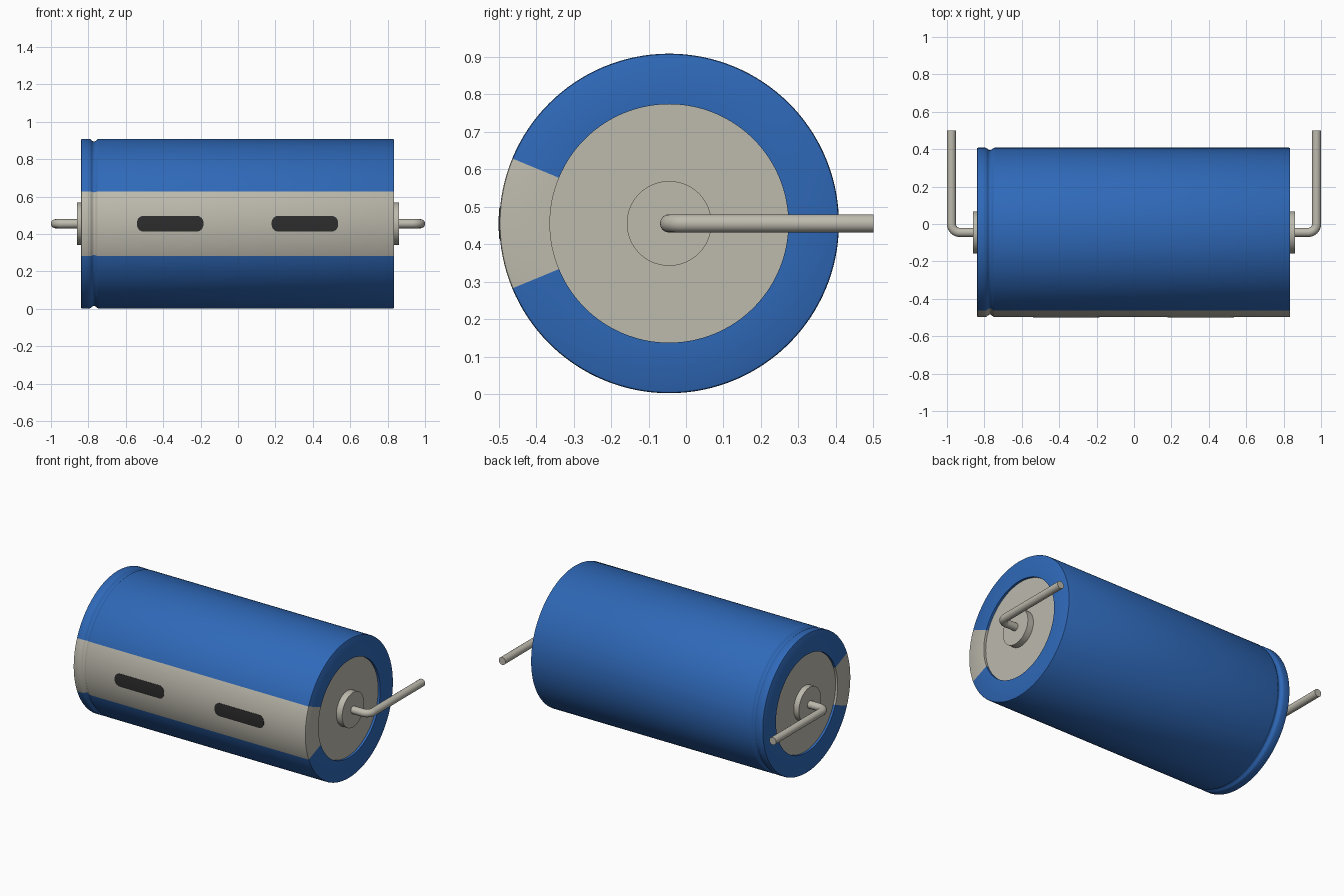
import bpy, bmesh, math
from mathutils import Vector

cube = bpy.data.objects.get("Cube")
if cube:
    bpy.data.objects.remove(cube, do_unlink=True)

AXIS_Y, AXIS_Z, RADIUS = -0.045, 0.455, 0.453
SEGMENTS = 128
STRIPE_HALF = math.radians(22.5)


def material(name, rgb):
    mat = bpy.data.materials.new(name)
    mat.use_nodes = True
    color = (*rgb, 1.0)
    mat.diffuse_color = color
    bsdf = mat.node_tree.nodes["Principled BSDF"]
    bsdf.inputs["Base Color"].default_value = color
    bsdf.inputs["Roughness"].default_value = 0.6
    return mat


BLUE = material("sleeve blue", (0.028, 0.14, 0.48))
GREY = material("warm grey", (0.51, 0.49, 0.42))
DARK = material("mark black", (0.026, 0.026, 0.026))


def around(x, r, angle):
    """Point at radius r about the long axis; angle 0 faces the front."""
    return Vector((x, AXIS_Y - r * math.cos(angle), AXIS_Z + r * math.sin(angle)))


def finish(name, bm, mats):
    bmesh.ops.recalc_face_normals(bm, faces=bm.faces)
    mesh = bpy.data.meshes.new(name)
    bm.to_mesh(mesh)
    bm.free()
    obj = bpy.data.objects.new(name, mesh)
    bpy.context.collection.objects.link(obj)
    for mat in mats:
        mesh.materials.append(mat)
    smooth(obj)
    return obj


def smooth(obj):
    bpy.ops.object.select_all(action="DESELECT")
    obj.select_set(True)
    bpy.context.view_layer.objects.active = obj
    bpy.ops.object.shade_smooth_by_angle(angle=math.radians(35))


def lathe(name, profile, mats, rule=None):
    """Revolve (x, radius) points about the long axis and cap both ends."""
    bm = bmesh.new()
    rings = [[bm.verts.new(around(x, r, math.tau * i / SEGMENTS)) for i in range(SEGMENTS)]
             for x, r in profile]
    for a, b in zip(rings, rings[1:]):
        for i in range(SEGMENTS):
            j = (i + 1) % SEGMENTS
            face = bm.faces.new((a[i], a[j], b[j], b[i]))
            if rule:
                face.material_index = rule(face.calc_center_median())
    for ring in (rings[0], rings[-1]):
        bm.faces.new(ring).material_index = len(mats) - 1
    return finish(name, bm, mats)


def stripe_rule(p):
    angle = math.atan2(p.z - AXIS_Z, AXIS_Y - p.y)
    return 1 if abs(angle) < STRIPE_HALF else 0


# Can body with recessed ends, rounded rims and a crimp groove near its right end
LEFT_END, RIGHT_END, CAP_R, RECESS = 0.835, -0.84, 0.318, 0.015
groove = [(-0.77 + 0.025 * t, RADIUS - 0.007 * (1 + math.cos(math.pi * t)))
          for t in (k / 5 for k in range(-5, 6))]
body_profile = [
    (RIGHT_END + RECESS, CAP_R), (RIGHT_END, CAP_R),
    (RIGHT_END, RADIUS - 0.006), (RIGHT_END + 0.002, RADIUS - 0.002),
    (RIGHT_END + 0.006, RADIUS), *groove,
    (LEFT_END - 0.006, RADIUS), (LEFT_END - 0.002, RADIUS - 0.002),
    (LEFT_END, RADIUS - 0.006), (LEFT_END, CAP_R), (LEFT_END - RECESS, CAP_R),
]
lathe("can_body", body_profile, [BLUE, GREY], stripe_rule)


# Dark rounded marks, wrapped over the front stripe
def stripe_mark(name, x0, x1, half_height=0.042, corner=0.036, lift=0.002):
    bm = bmesh.new()
    arc = [corner * (1 - math.cos(math.pi / 2 * k / 8)) for k in range(9)]
    xs = [x0 + d for d in arc] + [x1 - d for d in reversed(arc)]
    columns = []
    for x in xs:
        d = max(0, corner - min(x - x0, x1 - x))
        h = half_height - corner + math.sqrt(max(0, corner ** 2 - d ** 2))
        columns.append([bm.verts.new(around(x, RADIUS + lift, math.asin(h * t / 4 / RADIUS)))
                        for t in range(-4, 5)])
    for a, b in zip(columns, columns[1:]):
        for k in range(8):
            bm.faces.new((a[k], b[k], b[k + 1], a[k + 1]))
    bmesh.ops.recalc_face_normals(bm, faces=bm.faces)
    # Face the sheet outwards and give it a thin edge
    if sum(f.normal.y for f in bm.faces) > 0:
        bmesh.ops.reverse_faces(bm, faces=bm.faces)
    bmesh.ops.solidify(bm, geom=bm.faces[:], thickness=0.004)
    finish(name, bm, [DARK])


stripe_mark("right_stripe_mark", -0.54, -0.185)
stripe_mark("left_stripe_mark", 0.18, 0.535)


# Bent wire lead leaving each end and turning to the back
def lead(name, side):
    bend, reach, wire_x = 0.045, 0.5, 0.976
    pts = [(0.81, AXIS_Y)]
    for k in range(11):
        a = math.pi / 2 * k / 10
        pts.append((wire_x - bend + bend * math.sin(a), AXIS_Y + bend - bend * math.cos(a)))
    pts.append((wire_x, reach))
    curve = bpy.data.curves.new(name, "CURVE")
    curve.dimensions = "3D"
    curve.bevel_depth = 0.0245
    curve.bevel_resolution = 6
    curve.use_fill_caps = True
    spline = curve.splines.new("POLY")
    spline.points.add(len(pts) - 1)
    for point, (x, y) in zip(spline.points, pts):
        point.co = (side * x, y, AXIS_Z, 1)
    temp = bpy.data.objects.new(name + "_path", curve)
    bpy.context.collection.objects.link(temp)
    bpy.context.view_layer.update()
    mesh = bpy.data.meshes.new_from_object(temp.evaluated_get(
        bpy.context.evaluated_depsgraph_get()))
    bpy.data.objects.remove(temp, do_unlink=True)
    mesh.materials.clear()
    mesh.materials.append(GREY)
    obj = bpy.data.objects.new(name, mesh)
    bpy.context.collection.objects.link(obj)
    smooth(obj)


# Raised terminal disc and lead at each end
for label, side in (("left", 1), ("right", -1)):
    lathe(label + "_terminal_disc", [(side * 0.81, 0.113), (side * 0.862, 0.113)], [GREY])
    lead(label + "_wire_lead", side)
